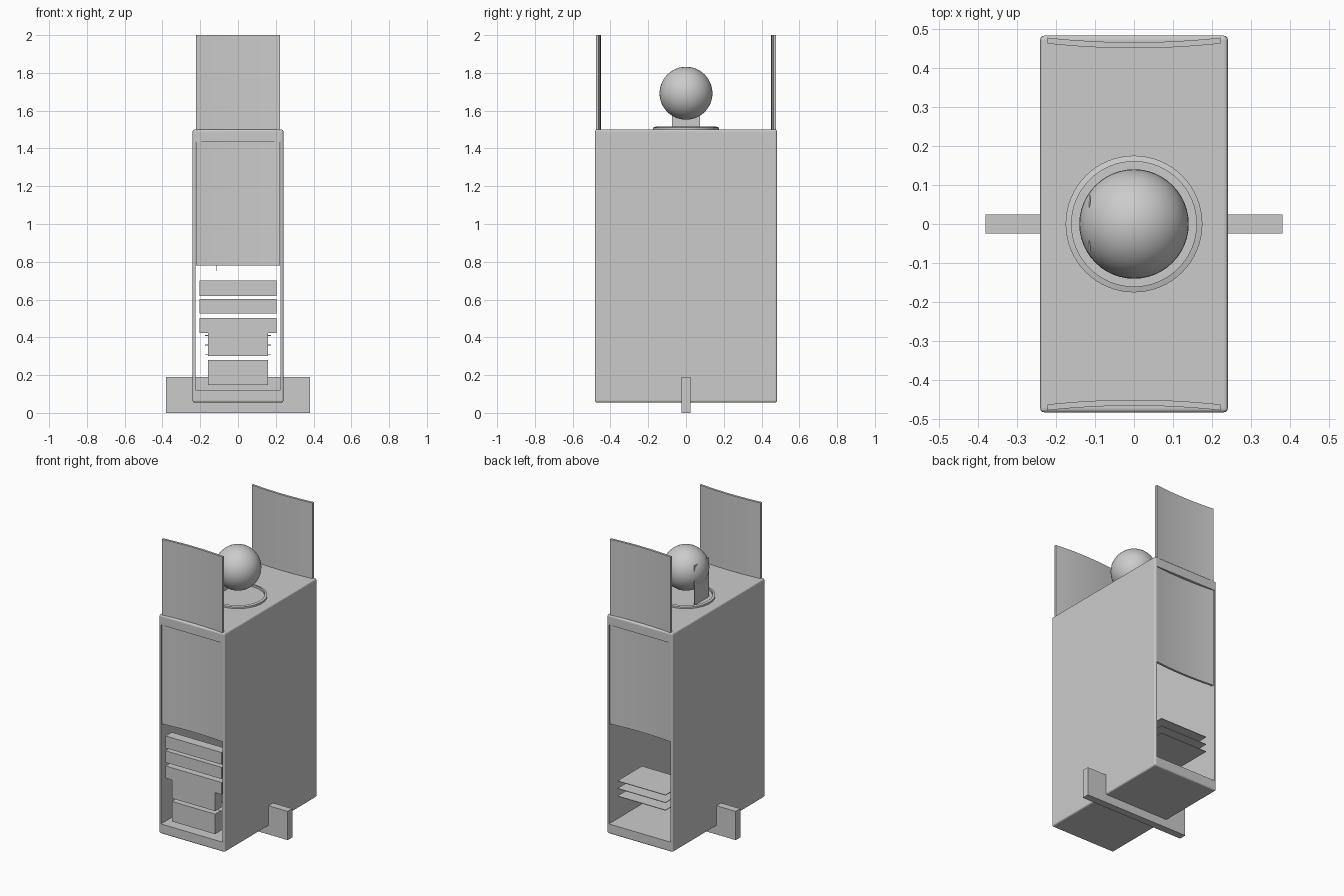
import bpy, bmesh, math

if "Cube" in bpy.data.objects:
    bpy.data.objects.remove(bpy.data.objects["Cube"])

grey = bpy.data.materials.new("plain_grey")
grey.diffuse_color = (0.6, 0.6, 0.6, 1)
grey.use_nodes = True
grey.node_tree.nodes["Principled BSDF"].inputs["Base Color"].default_value = grey.diffuse_color


def finish(name, bm):
    bmesh.ops.recalc_face_normals(bm, faces=bm.faces)
    me = bpy.data.meshes.new(name)
    bm.to_mesh(me)
    bm.free()
    ob = bpy.data.objects.new(name, me)
    me.materials.append(grey)
    bpy.context.collection.objects.link(ob)
    return ob


def box(name, x, y, z, bevel=0):
    """Box from (min, max) pairs."""
    bm = bmesh.new()
    bmesh.ops.create_cube(bm, size=1)
    for v in bm.verts:
        v.co = [(a + b) / 2 + c * (b - a) for (a, b), c in zip((x, y, z), v.co)]
    if bevel:
        bmesh.ops.bevel(bm, geom=bm.edges[:], offset=bevel, segments=3,
                        profile=0.5, affect='EDGES')
    return finish(name, bm)


def smooth(ob):
    bpy.ops.object.select_all(action='DESELECT')
    ob.select_set(True)
    bpy.context.view_layer.objects.active = ob
    bpy.ops.object.shade_smooth_by_angle(angle=math.radians(30))


# Hollow cabinet, open at front and back
cabinet = box("cabinet", (-.24, .24), (-.482, .482), (.055, 1.5), .01)
cutter = box("opening_cutter", (-.226, .226), (-.6, .6), (.12, 1.435))
cutter.hide_render = True
cutter.hide_viewport = True
cut = cabinet.modifiers.new("opening", 'BOOLEAN')
cut.object = cutter
cut.solver = 'EXACT'

# Curved sliding doors, raised through the roof, bowed inward
for side, label in ((-1, "front"), (1, "back")):
    bm = bmesh.new()
    n = 16
    outer, inner = [], []
    for i in range(n + 1):
        t = -1 + 2 * i / n
        y = .477 - .012 * (1 - t * t)
        outer.append((.222 * t, side * y))
        inner.append((.222 * t, side * (y - .015)))
    loop = [bm.verts.new((x, y, .78)) for x, y in outer + inner[::-1]]
    base = bm.faces.new(loop)
    ext = bmesh.ops.extrude_face_region(bm, geom=[base])
    for v in ext["geom"]:
        if isinstance(v, bmesh.types.BMVert):
            v.co.z = 2.0
    smooth(finish(label + "_sliding_door", bm))

# Front drawers: three wide, two narrow
for i, (w, z0, z1) in enumerate(((.205, .62, .70), (.205, .525, .602),
                                 (.205, .422, .502), (.158, .30, .422),
                                 (.158, .148, .28))):
    box(f"drawer_{i + 1}", (-w, w), (-.464, -.40), (z0, z1))

# Thin rear shelves
for i, z in enumerate((.31, .36, .41)):
    box(f"rear_shelf_{i + 1}", (-.175, .175), (.21, .464), (z - .002, z + .002))

# Cross foot
box("cross_foot", (-.38, .38), (-.024, .024), (0, .19))

# Roof ring
bm = bmesh.new()
profile = ((.16, 1.498), (.175, 1.498), (.175, 1.511), (.16, 1.515))
n = 64
rings = [[bm.verts.new((r * math.cos(2 * math.pi * k / n),
                        r * math.sin(2 * math.pi * k / n), z))
          for r, z in profile] for k in range(n)]
for k in range(n):
    a, b = rings[k], rings[(k + 1) % n]
    for j in range(4):
        m = (j + 1) % 4
        bm.faces.new((a[j], b[j], b[m], a[m]))
smooth(finish("roof_ring", bm))

# Ball and its upright support strip
bm = bmesh.new()
bmesh.ops.create_uvsphere(bm, u_segments=48, v_segments=24, radius=.14)
bmesh.ops.translate(bm, verts=bm.verts, vec=(0, 0, 1.692))
smooth(finish("ball", bm))
box("ball_support", (-.115, -.111), (-.074, .074), (.75, 1.76))
